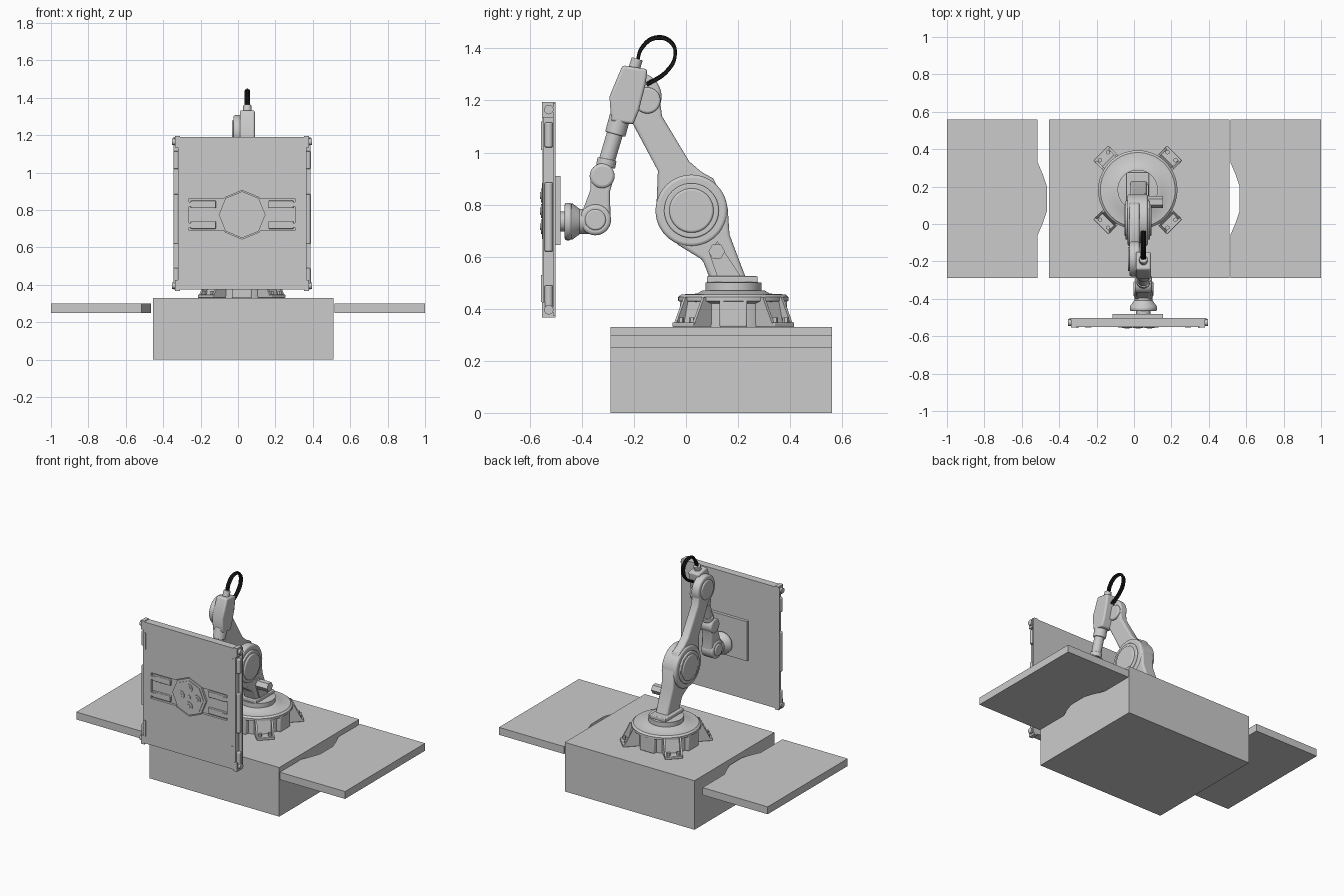
import bpy, bmesh, math
from mathutils import Vector, Matrix

cube = bpy.data.objects.get("Cube")
if cube:
    bpy.data.objects.remove(cube, do_unlink=True)


def material(name, rgb):
    m = bpy.data.materials.new(name)
    m.use_nodes = True
    m.diffuse_color = (*rgb, 1)
    m.node_tree.nodes["Principled BSDF"].inputs["Base Color"].default_value = (*rgb, 1)
    return m


GREY = material("light grey", (0.6, 0.6, 0.6))
BLACK = material("cable black", (0.01, 0.01, 0.01))


def finish(name, bm, bevel=0, smooth=False):
    bmesh.ops.recalc_face_normals(bm, faces=bm.faces)
    me = bpy.data.meshes.new(name)
    bm.to_mesh(me)
    bm.free()
    ob = bpy.data.objects.new(name, me)
    bpy.context.collection.objects.link(ob)
    me.materials.append(GREY)
    if bevel:
        mod = ob.modifiers.new("Bevel", 'BEVEL')
        mod.width, mod.segments, mod.limit_method = bevel, 3, 'ANGLE'
        mod.angle_limit = math.radians(35)
    if smooth or bevel:
        bpy.ops.object.select_all(action='DESELECT')
        ob.select_set(True)
        bpy.context.view_layer.objects.active = ob
        bpy.ops.object.shade_smooth_by_angle(angle=math.radians(32))
    return ob


def box(name, x, y, z, bevel=0):
    bm = bmesh.new()
    bmesh.ops.create_cube(bm, size=1)
    for v in bm.verts:
        v.co = [a + (b - a) * (c + 0.5) for (a, b), c in zip((x, y, z), v.co)]
    return finish(name, bm, bevel)


def cyl(name, p, q, r, r2=None, sides=32, bevel=0, turn=0):
    p, q = Vector(p), Vector(q)
    bm = bmesh.new()
    bmesh.ops.create_cone(bm, cap_ends=True, segments=sides, radius1=r,
                          radius2=r if r2 is None else r2, depth=(q - p).length)
    rot = (q - p).to_track_quat('Z', 'Y').to_matrix().to_4x4()
    bm.transform(Matrix.Translation((p + q) / 2) @ rot @ Matrix.Rotation(turn, 4, 'Z'))
    return finish(name, bm, bevel, sides > 8)


def prism(name, pts, place, lo, hi, bevel=0):
    """Extrude a flat outline; place(a, b, t) maps it into space."""
    bm = bmesh.new()
    face = bm.faces.new([bm.verts.new(place(a, b, lo)) for a, b in pts])
    ext = bmesh.ops.extrude_face_region(bm, geom=[face])["geom"]
    shift = Vector(place(0, 0, hi)) - Vector(place(0, 0, lo))
    bmesh.ops.translate(bm, vec=shift, verts=[v for v in ext if isinstance(v, bmesh.types.BMVert)])
    return finish(name, bm, bevel)


def side(a, b, t):
    return (t, a, b)


def flat(a, b, t):
    return (a, b, t)


def lathe(name, profile, cx, cy, steps=64):
    bm = bmesh.new()
    verts = [bm.verts.new((r, 0, z)) for r, z in profile]
    edges = [bm.edges.new(e) for e in zip(verts, verts[1:])]
    bmesh.ops.spin(bm, geom=verts + edges, cent=(0, 0, 0), axis=(0, 0, 1),
                   angle=math.tau, steps=steps)
    bmesh.ops.remove_doubles(bm, verts=bm.verts, dist=1e-5)
    bmesh.ops.translate(bm, vec=(cx, cy, 0), verts=bm.verts)
    return finish(name, bm, 0, True)


# Table and its two side leaves, one with a tongue and one with a matching notch
box("table", (-0.455, 0.51), (-0.29, 0.56), (0, 0.33))
wave = [(0, 0.33), (0.03, 0.26), (0.05, 0.2), (0.05, 0.07), (0.03, 0.01), (0, -0.06)]
prism("right_leaf", [(-1, -0.29), (-1, 0.56), (-0.515, 0.56)]
      + [(-0.515 + d, y) for d, y in wave] + [(-0.515, -0.29)], flat, 0.25, 0.3)
prism("left_leaf", [(1, -0.29), (1, 0.56), (0.515, 0.56)]
      + [(0.515 + d, y) for d, y in wave] + [(0.515, -0.29)], flat, 0.25, 0.3)

# Turntable base
CX, CY = 0.02, 0.182
lathe("base", [(0, 0.33), (0.185, 0.33), (0.185, 0.42), (0.212, 0.43), (0.212, 0.445),
               (0.2, 0.455), (0.14, 0.458), (0.12, 0.47), (0.108, 0.47), (0.108, 0.5),
               (0.085, 0.503), (0, 0.503)], CX, CY)
for k in range(4):
    ang = k * math.pi / 2

    def around(a, b, t, g=ang):
        return (CX + a * math.cos(g) - t * math.sin(g), CY + a * math.sin(g) + t * math.cos(g), b)

    def corner(a, b, t, g=ang + math.pi / 4):
        return around(a, b, t, g)

    prism("base_buttress", [(0.1, 0.33), (0.205, 0.33), (0.205, 0.45), (0.1, 0.45)],
          around, -0.053, 0.053, 0.006)
    prism("foot_pad", [(0.16, 0.33), (0.278, 0.33), (0.278, 0.348), (0.16, 0.348)],
          corner, -0.055, 0.055, 0.004)
    prism("foot_web", [(0.16, 0.34), (0.225, 0.34), (0.2, 0.44), (0.16, 0.44)], corner, -0.05, 0.05)
    for s in (-1, 1):
        prism("foot_rib", [(0.17, 0.34), (0.268, 0.34), (0.215, 0.445), (0.17, 0.445)],
              corner, s * 0.05 - 0.006, s * 0.05 + 0.006)
        cyl("foot_bolt", corner(0.255, 0.34, s * 0.03), corner(0.255, 0.366, s * 0.03), 0.012, sides=6)

# Lower arm with shoulder joint
box("arm_mount", (-0.04, 0.08), (0.08, 0.275), (0.5, 0.525), 0.005)
prism("lower_arm", [(0.094, 0.51), (0.063, 0.588), (-0.03, 0.645), (-0.095, 0.71), (-0.08, 0.8),
                    (0.12, 0.86), (0.16, 0.79), (0.167, 0.685), (0.233, 0.51)],
      side, -0.02, 0.07, 0.012)
prism("arm_rib", [(0.12, 0.525), (0.09, 0.61), (0.12, 0.66), (0.21, 0.525)], side, 0.07, 0.078)
J = (0.021, 0.777)
cyl("shoulder_joint", (-0.035, *J), (0.075, *J), 0.138, bevel=0.012, sides=48)
cyl("shoulder_ring", (-0.045, *J), (0.085, *J), 0.105, bevel=0.005, sides=48)
cyl("shoulder_cap", (-0.052, *J), (0.094, *J), 0.085, bevel=0.008, sides=48)
cyl("hex_plug", (0.06, 0.118, 0.62), (0.155, 0.118, 0.62), 0.032, sides=6, turn=math.pi / 6)

# Upper arm with elbow joint
prism("upper_arm", [(-0.114, 0.78), (-0.108, 0.93), (-0.215, 1.13), (-0.277, 1.22), (-0.2, 1.28),
                    (-0.1, 1.2), (-0.092, 1.14), (0.013, 0.965), (0.06, 0.925), (0.105, 0.9),
                    (0.155, 0.8)], side, -0.025, 0.03, 0.012)
E = (-0.187, 1.215)
cyl("elbow_joint", (-0.025, *E), (0.03, *E), 0.093, bevel=0.012, sides=48)
cyl("elbow_cap", (-0.033, *E), (0.01, *E), 0.065, bevel=0.006)
cyl("elbow_motor", (0, -0.148, 1.2), (0.045, -0.148, 1.2), 0.05, bevel=0.008)

# Forearm housing, shaft and wrist
FX = 0.05
prism("forearm_housing", [(-0.244, 1.335), (-0.148, 1.32), (-0.156, 1.26), (-0.18, 1.165),
                          (-0.202, 1.108), (-0.287, 1.12), (-0.294, 1.215)],
      side, 0.01, 0.09, 0.01)
cyl("forearm_collar", (FX, -0.253, 1.14), (FX, -0.272, 1.07), 0.04, bevel=0.005)
cyl("forearm_shaft", (FX, -0.265, 1.1), (FX, -0.308, 0.955), 0.031)
cyl("forearm_end", (FX, -0.303, 0.975), (FX, -0.309, 0.945), 0.037, bevel=0.004)
UP, LOW = Vector((-0.322, 0.91)), Vector((-0.348, 0.742))
cyl("wrist_top", (0.005, *UP), (0.095, *UP), 0.048, bevel=0.012)
cyl("wrist_bottom", (0.005, *LOW), (0.095, *LOW), 0.06, bevel=0.012)
prism("wrist_link", [(-0.367, 0.91), (-0.366, 0.86), (-0.405, 0.755), (-0.29, 0.74),
                     (-0.292, 0.85), (-0.276, 0.91)], side, 0.012, 0.088, 0.01)
cyl("wrist_cap", (-0.003, *LOW), (0.103, *LOW), 0.04, bevel=0.006)
cyl("wrist_neck", (FX, -0.37, 0.735), (FX, -0.43, 0.735), 0.048)
cyl("wrist_dome", (FX, -0.41, 0.735), (FX, -0.44, 0.735), 0.05, 0.072)
cyl("wrist_flange", (FX, -0.44, 0.735), (FX, -0.466, 0.735), 0.072, bevel=0.008)
cyl("tool_shaft", (FX, -0.46, 0.735), (FX, -0.49, 0.735), 0.038)

# Cable loop and connector
cyl("cable_connector", (FX, -0.2, 1.32), (FX, -0.187, 1.36), 0.022, bevel=0.004)
loop = [(-0.187, 1.35), (-0.17, 1.4), (-0.115, 1.44), (-0.055, 1.42), (-0.042, 1.37),
        (-0.075, 1.31), (-0.15, 1.26)]
for n, off in enumerate((-0.008, 0, 0.008)):
    cu = bpy.data.curves.new("cable", 'CURVE')
    cu.dimensions, cu.bevel_depth, cu.bevel_resolution = '3D', 0.006, 2
    sp = cu.splines.new('BEZIER')
    sp.bezier_points.add(len(loop) - 1)
    for bp, (y, z) in zip(sp.bezier_points, loop):
        bp.co = (FX + off, y, z + 0.006 * (n % 2) - 0.002)
        bp.handle_left_type = bp.handle_right_type = 'AUTO'
    cu.materials.append(BLACK)
    bpy.context.collection.objects.link(bpy.data.objects.new("cable", cu))

# Tool panel with a sunken bar and octagon on its front
PX, PZ = 0.022, 0.775
box("adapter_plate", (-0.115, 0.155), (-0.505, -0.482), (0.645, 0.91))
panel = box("tool_panel", (-0.31, 0.355), (-0.552, -0.502), (0.375, 1.19))


def octagon(name, r, front, back):
    return cyl(name, (PX, back, PZ), (PX, front, PZ), r, sides=8)


cutters = [box("bar_cutter", (-0.262, 0.306), (-0.57, -0.537), (0.69, 0.862)),
           octagon("octagon_cutter", 0.13, -0.57, -0.538)]
for c in cutters:
    c.hide_render = True
    c.hide_set(True)
    mod = panel.modifiers.new("Cut", 'BOOLEAN')
    mod.operation, mod.object, mod.solver = 'DIFFERENCE', c, 'EXACT'
octagon("octagon_rim", 0.125, -0.55, -0.53)
octagon("octagon_face", 0.108, -0.553, -0.53)
for k in range(4):
    g = k * math.pi / 2
    x, z = PX + 0.06 * math.cos(g), PZ + 0.06 * math.sin(g)
    cyl("coupling_ring", (x, -0.55, z), (x, -0.557, z), 0.027, sides=24)
    cyl("coupling_pin", (x, -0.55, z), (x, -0.56, z), 0.013, sides=16)
cyl("coupling_centre", (PX, -0.55, PZ), (PX, -0.558, PZ), 0.014, sides=16)
for s in (-1, 1):
    for t in (-1, 1):
        x = sorted((PX + s * 0.14, PX + s * 0.275))
        z = PZ + t * 0.055
        box("slide_bar", x, (-0.551, -0.53), (z - 0.02, z + 0.02), 0.004)
        box("slide_clip", sorted((PX + s * 0.25, PX + s * 0.284)), (-0.553, -0.53), (z - 0.012, z + 0.012))

# Panel side rails: back lip, locking rods, corner rollers
for s in (-1, 1):
    edge = PX + s * 0.332
    out = PX + s * 0.374
    box("rail_lip", sorted((edge, PX + s * 0.366)), (-0.51, -0.502), (0.375, 1.19))
    box("rail_web", sorted((edge, edge + s * 0.012)), (-0.55, -0.502), (0.375, 1.19))
    for lo, hi in ((1.02, 1.115), (0.62, 0.885), (0.4, 0.49)):
        cyl("rail_rod", (edge + s * 0.02, -0.527, lo), (edge + s * 0.02, -0.527, hi), 0.016,
            sides=16, bevel=0.005)
    for z, lo, hi in ((1.165, 1.135, 1.195), (0.396, 0.366, 0.426)):
        box("rail_corner", sorted((edge, PX + s * 0.358)), (-0.553, -0.502), (lo, hi))
        cyl("corner_roller", (edge, -0.527, z), (out, -0.527, z), 0.018, sides=20)
    for lo, hi in ((0.425, 0.53), (1.01, 1.12)):
        box("edge_clip", sorted((edge, edge - s * 0.012)), (-0.556, -0.55), (lo, hi))
